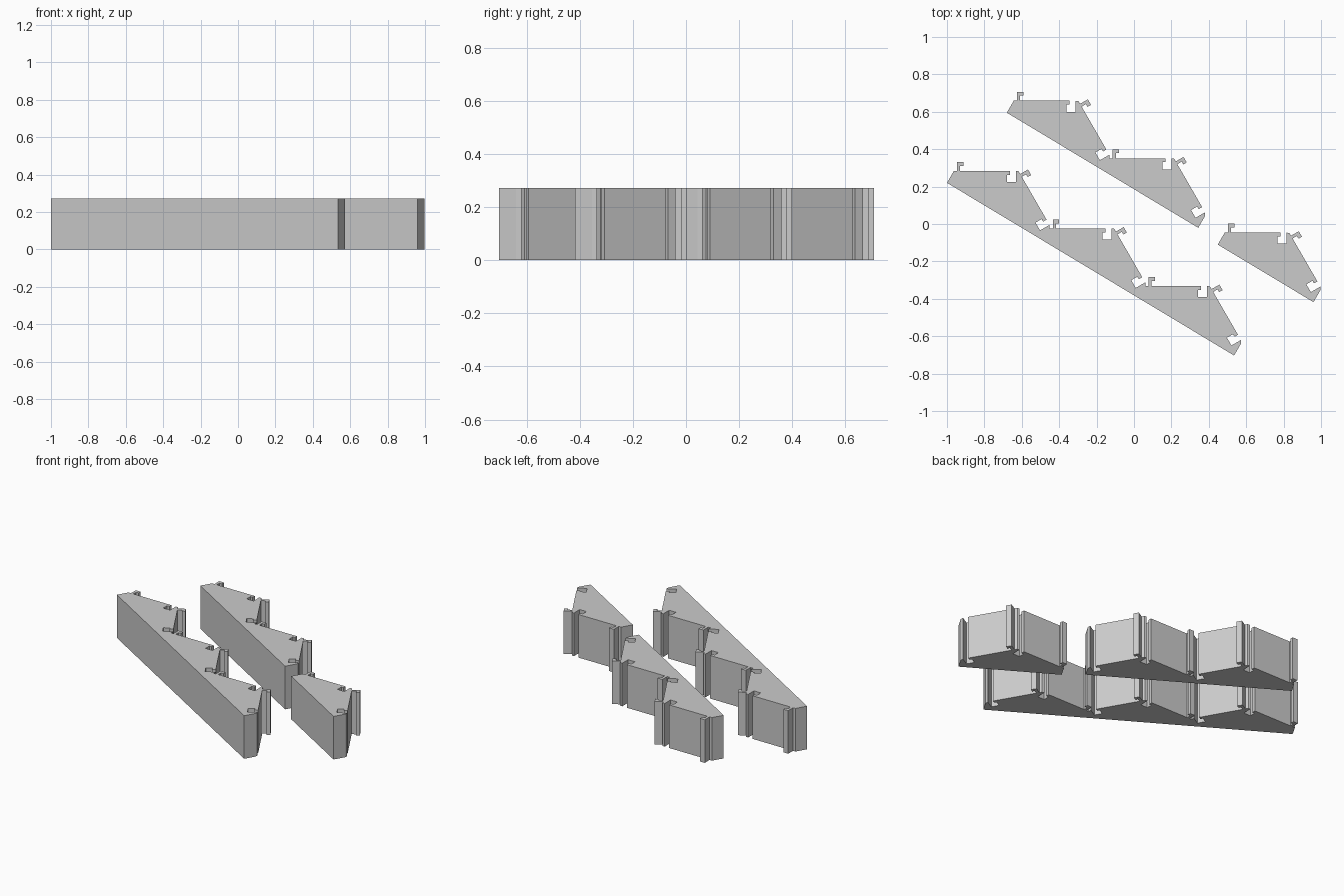
import bpy, bmesh, math
from mathutils import Vector

if "Cube" in bpy.data.objects:
    bpy.data.objects.remove(bpy.data.objects["Cube"])

HEIGHT = 0.272
STEP = Vector((0.5117, -0.3077))      # offset from one bay to the next

grey = bpy.data.materials.new("grey")
grey.diffuse_color = (0.6, 0.6, 0.6, 1)
grey.use_nodes = True
grey.node_tree.nodes["Principled BSDF"].inputs["Base Color"].default_value = grey.diffuse_color

# One bay side as (distance along, distance outward): hook, then undercut notch
CLIP = [(0, 0), (.017, 0), (.017, .048), (.051, .048), (.051, .027), (.034, .027), (.034, 0),
        (.299, 0), (.299, -.021), (.283, -.021), (.283, -.059), (.331, -.059), (.331, 0)]


def clip_side(start, angle):
    along = Vector((math.cos(angle), math.sin(angle)))
    out = Vector((-along.y, along.x))
    return [start + along * s + out * t for s, t in CLIP]


def block_row(name, tip, bays):
    """Sawtooth row of bays on one long straight back, extruded upward."""
    tip = Vector(tip)
    pts = [tip]
    for i in range(bays):
        base = tip + STEP * i
        pts += clip_side(base + Vector((.037, .064)), 0)
        pts += clip_side(base + Vector((.383, .062)), math.radians(-60))
    end = tip + STEP * bays
    pts += [end + Vector((.037, .064)), end]
    bm = bmesh.new()
    bottom = bm.faces.new([bm.verts.new((p.x, p.y, 0)) for p in pts])
    top = bmesh.ops.extrude_face_region(bm, geom=[bottom])["geom"]
    bmesh.ops.translate(bm, vec=(0, 0, HEIGHT),
                        verts=[v for v in top if isinstance(v, bmesh.types.BMVert)])
    bmesh.ops.recalc_face_normals(bm, faces=bm.faces)
    bmesh.ops.triangulate(bm, faces=[f for f in bm.faces if len(f.verts) > 4])
    mesh = bpy.data.meshes.new(name)
    bm.to_mesh(mesh)
    bm.free()
    mesh.materials.append(grey)
    bpy.context.collection.objects.link(bpy.data.objects.new(name, mesh))


block_row("triple_block", (-1.0, .22), 3)
block_row("double_block", (-.68, .595), 2)
block_row("single_block", (.448, -.11), 1)
